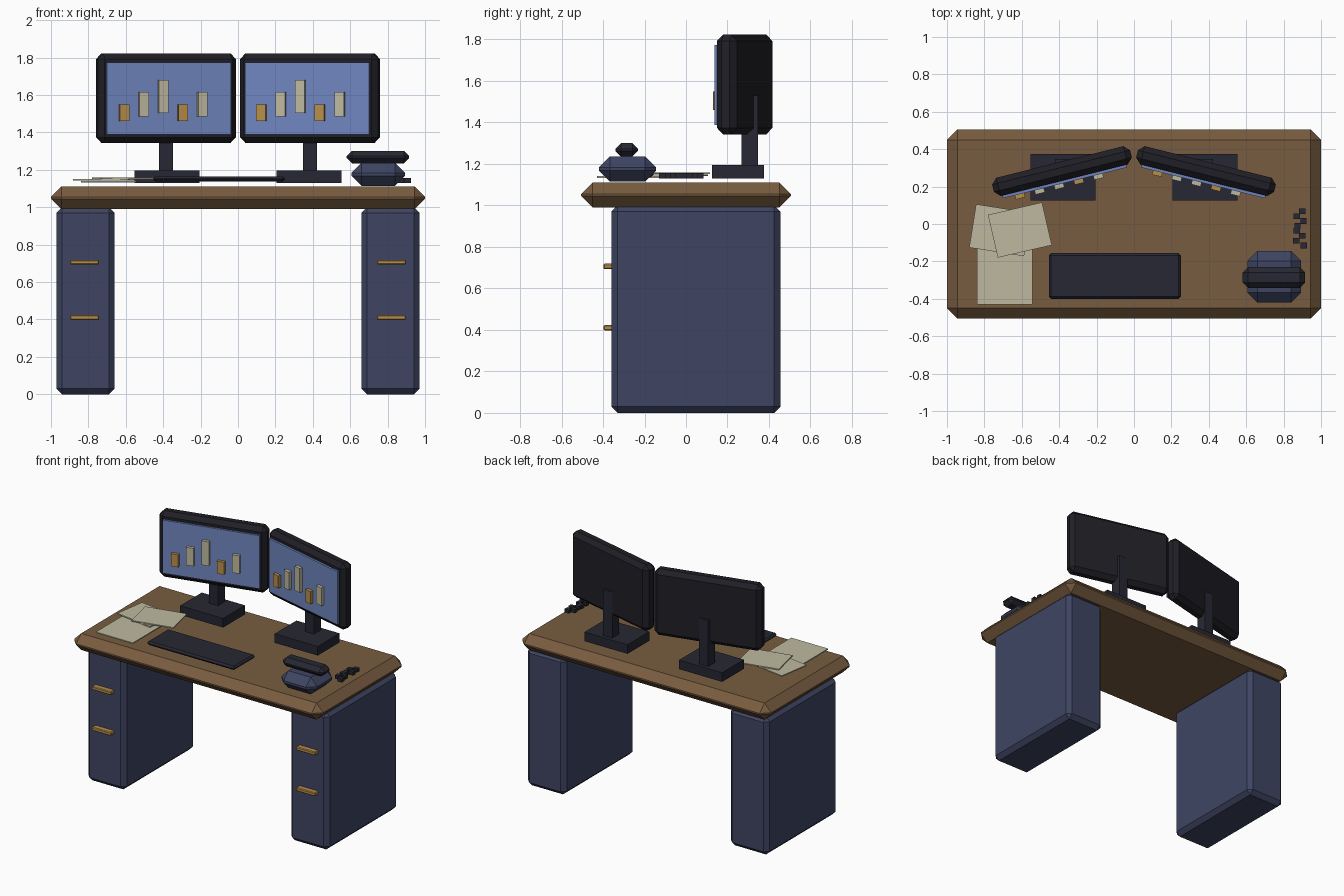
import bpy, bmesh, math
from mathutils import Matrix, Vector

if "Cube" in bpy.data.objects:
    bpy.data.objects.remove(bpy.data.objects["Cube"])


def material(name, rgb):
    lin = [(c / 255 / 12.92) if c < 11 else ((c / 255 + 0.055) / 1.055) ** 2.4 for c in rgb]
    m = bpy.data.materials.new(name)
    m.diffuse_color = (*lin, 1)
    m.use_nodes = True
    m.node_tree.nodes["Principled BSDF"].inputs["Base Color"].default_value = m.diffuse_color
    return m


WOOD = material("brown wood", (120, 92, 64))
NAVY = material("navy paint", (62, 69, 98))
FRAME = material("near black", (32, 31, 38))
DARK = material("dark grey", (38, 39, 50))
SCREEN = material("screen blue", (112, 134, 192))
PAPER = material("cream paper", (190, 185, 160))
GOLD = material("brass gold", (184, 143, 75))


def box(name, center, size, mat, bevel=0.0, turn=0.0, offset=(0, 0, 0)):
    """Chamfered box; offset is applied in the turned frame around center."""
    bm = bmesh.new()
    bmesh.ops.create_cube(bm, size=1)
    bmesh.ops.scale(bm, vec=size, verts=bm.verts)
    if bevel:
        bmesh.ops.bevel(bm, geom=bm.edges[:], offset=bevel, segments=1,
                        profile=0.5, affect='EDGES')
    bmesh.ops.translate(bm, vec=offset, verts=bm.verts)
    me = bpy.data.meshes.new(name)
    bm.to_mesh(me)
    bm.free()
    me.materials.append(mat)
    ob = bpy.data.objects.new(name, me)
    ob.matrix_world = Matrix.Translation(Vector(center)) @ Matrix.Rotation(math.radians(turn), 4, 'Z')
    bpy.context.collection.objects.link(ob)
    return ob


# Desk top
box("desk_top", (0, 0, 1.05), (2, 1.01, 0.12), WOOD, 0.055)

# (horizontal offset, bottom, top, material) of each chart bar
BARS = [(-0.25, 1.46, 1.55, GOLD), (-0.142, 1.485, 1.615, PAPER),
        (-0.034, 1.505, 1.68, PAPER), (0.074, 1.46, 1.55, GOLD),
        (0.182, 1.485, 1.615, PAPER)]

for side, s in (("left", -1), ("right", 1)):
    # Drawer pedestal with two handles
    box(f"{side}_pedestal", (s * 0.815, 0.0475, 0.5), (0.31, 0.815, 1.0), NAVY, 0.03)
    for n, z in enumerate((0.41, 0.706)):
        box(f"{side}_handle_{n + 1}", (s * 0.82, -0.375, z), (0.155, 0.045, 0.026), GOLD, 0.005)

    # Monitor stand
    box(f"{side}_monitor_base", (s * 0.38, 0.25, 1.163), (0.346, 0.25, 0.066), DARK)
    box(f"{side}_monitor_stem", (s * 0.385, 0.308, 1.36), (0.073, 0.08, 0.34), DARK)

    # Monitor angled inwards, with screen and chart bars
    turn = -14 * s
    hub = (s * 0.385, 0.283, 0)
    box(f"{side}_monitor_frame", hub, (0.76, 0.10, 0.48), FRAME, 0.03, turn, (0, 0, 1.583))
    box(f"{side}_screen", hub, (0.684, 0.025, 0.386), SCREEN, 0, turn, (0, -0.0525, 1.581))
    for n, (x, lo, hi, mat) in enumerate(BARS):
        box(f"{side}_chart_bar_{n + 1}", hub, (0.052, 0.026, hi - lo), mat, 0, turn,
            (x, -0.075, (lo + hi) / 2))

# Keyboard
box("keyboard", (-0.1025, -0.278, 1.151), (0.705, 0.245, 0.028), DARK, 0.012)

# Loose paper sheets
box("paper_sheet_1", (-0.692, -0.24, 1.137), (0.297, 0.38, 0.008), PAPER)
box("paper_sheet_2", (-0.716, -0.033, 1.146), (0.297, 0.235, 0.008), PAPER, 0, -9)
box("paper_sheet_3", (-0.61, -0.032, 1.155), (0.297, 0.235, 0.008), PAPER, 0, 13)

# Telephone
box("phone_base", (0.75, -0.282, 1.176), (0.286, 0.275, 0.122), NAVY, 0.053)
box("phone_handset", (0.748, -0.286, 1.268), (0.335, 0.11, 0.066), DARK, 0.028)

# Coiled phone cord
for n, x in enumerate((0.907, 0.868, 0.9, 0.87, 0.874, 0.906, 0.87, 0.9)):
    box(f"phone_cord_{n + 1}", (x, -0.115 + 0.0262 * n, 1.143), (0.034, 0.03, 0.026), DARK)
